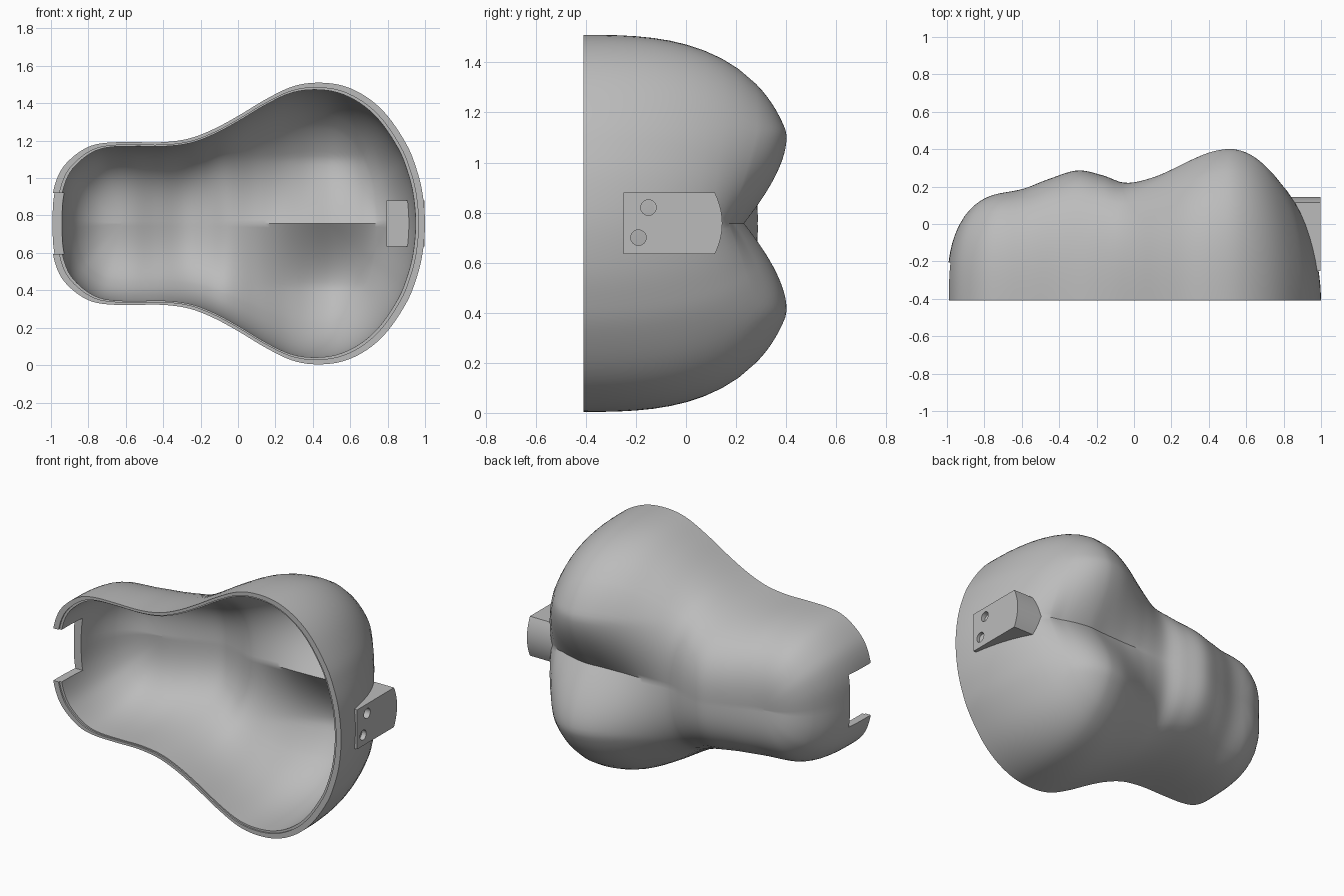
import bpy, bmesh, math
from mathutils import Vector

cube = bpy.data.objects.get("Cube")
if cube:
    bpy.data.objects.remove(cube, do_unlink=True)

MID = 0.757      # height of the symmetry plane
RIM = -0.41      # y of the open rim
BASE = -0.4      # y of the step inside the rim
INNER = 0.95     # inner surface as a fraction of the outer one
LIP = 0.965      # inner edge of the rim band

grey = bpy.data.materials.new("plain_grey")
grey.use_nodes = True
grey.diffuse_color = (0.5, 0.5, 0.5, 1)
grey.node_tree.nodes["Principled BSDF"].inputs["Base Color"].default_value = (0.5, 0.5, 0.5, 1)


def make_object(name, bm):
    mesh = bpy.data.meshes.new(name)
    bm.to_mesh(mesh)
    bm.free()
    mesh.materials.append(grey)
    obj = bpy.data.objects.new(name, mesh)
    bpy.context.collection.objects.link(obj)
    return obj


def prism(name, profile, x0, x1):
    """Solid with a y-z profile, running from x0 to x1."""
    bm = bmesh.new()
    ends = [[bm.verts.new((x, y, z)) for y, z in profile] for x in (x0, x1)]
    for end in ends:
        bm.faces.new(end)
    n = len(profile)
    for i in range(n):
        j = (i + 1) % n
        bm.faces.new((ends[0][i], ends[0][j], ends[1][j], ends[1][i]))
    bmesh.ops.recalc_face_normals(bm, faces=bm.faces)
    return make_object(name, bm)


def rectangle(y0, y1, half_height):
    return [(y0, MID - half_height), (y1, MID - half_height),
            (y1, MID + half_height), (y0, MID + half_height)]


def cut(obj, cutter):
    cutter.hide_render = True
    mod = obj.modifiers.new("cut", 'BOOLEAN')
    mod.operation, mod.solver, mod.object = 'DIFFERENCE', 'EXACT', cutter


def finish(obj):
    bpy.ops.object.select_all(action='DESELECT')
    obj.select_set(True)
    bpy.context.view_layer.objects.active = obj
    bpy.ops.object.convert(target='MESH')
    bpy.ops.object.shade_smooth_by_angle(angle=math.radians(35))


def curve_value(knots, x):
    """Smooth curve through (x, value) knots."""
    n = len(knots)
    i = 0
    while i < n - 2 and x > knots[i + 1][0]:
        i += 1

    def slope(k):
        a, b = knots[max(k - 1, 0)], knots[min(k + 1, n - 1)]
        return (b[1] - a[1]) / (b[0] - a[0])
    (x0, v0), (x1, v1) = knots[i], knots[i + 1]
    d = x1 - x0
    t = min(max((x - x0) / d, 0), 1)
    return ((2*t**3 - 3*t*t + 1) * v0 + (t**3 - 2*t*t + t) * d * slope(i)
            + (3*t*t - 2*t**3) * v1 + (t**3 - t*t) * d * slope(i + 1))


# Rim outline: upper half from +x to -x, mirrored below
half = [(1, 0), (.985, .17), (.95, .305), (.9, .425), (.8, .575), (.69, .675),
        (.56, .737), (.42, .753), (.29, .732), (.15, .665), (0, .575),
        (-.13, .505), (-.26, .455), (-.4, .435), (-.56, .435), (-.7, .432),
        (-.8, .41), (-.89, .35), (-.955, .27), (-.992, .15), (-1, 0)]
loop = [Vector(p) for p in half] + [Vector((x, -z)) for x, z in half[-2:0:-1]]
outline = []
STEPS = 5
for i in range(len(loop)):
    a, b, c, d = (loop[(i + k) % len(loop)] for k in (-1, 0, 1, 2))
    for s in range(STEPS):
        t = s / STEPS
        outline.append(0.5 * (2*b + (c - a)*t + (2*a - 5*b + 4*c - d)*t*t
                              + (3*b - a - 3*c + d)*t**3))

# Crest height along x, and depth of the central crease
crest = [(-1, .15), (-.8, .18), (-.6, .2), (-.45, .25), (-.3, .29), (-.17, .265),
         (-.05, .235), (.1, .285), (.3, .385), (.42, .435), (.54, .453), (1, .453)]
crease = [(-1, .02), (-.75, .025), (-.5, .01), (-.15, .005), (0, .03), (.15, .09),
          (.3, .165), (.45, .215), (.7, .2), (.85, .09), (1, 0)]


def shell_column(p):
    """Points of one strip: inner spine, inner rim, outer rim, outer spine."""
    spine = Vector((min(max(p.x, -.65), .5), 0))
    t = max((p.x - .5) / .5, 0) ** 2
    power = 2.6 - .6 * t
    root = .36 + .22 * t
    radii = [(1 - (.08 * k) ** (1 / root)) ** (1 / power) for k in range(11)]
    radii += [radii[-1] * (1 - k / 22) for k in range(1, 23)]
    outer = []
    for r in radii:
        q = spine + (p - spine) * r
        rise = max(0, 1 - r ** power) ** root
        dip = curve_value(crease, q.x) * max(0, 1 - abs(q.y) / .37) ** 1.3 * rise
        y = BASE + (curve_value(crest, q.x) - BASE) * rise - dip
        outer.append(Vector((q.x, y, MID + q.y)))
    centre = Vector((0, BASE, MID))
    inner = [centre + (v - centre) * INNER for v in reversed(outer)]
    rim = [(p.x * LIP, BASE, MID + p.y * LIP), (p.x * LIP, RIM, MID + p.y * LIP),
           (p.x, RIM, MID + p.y)]
    return inner + rim + outer


# Hollow shell with a stepped rim, notched at the narrow end
bm = bmesh.new()
grid = [[bm.verts.new(v) for v in shell_column(p)] for p in outline]
for i, col in enumerate(grid):
    nxt = grid[(i + 1) % len(grid)]
    for k in range(len(col) - 1):
        bm.faces.new((col[k], nxt[k], nxt[k + 1], col[k + 1]))
bmesh.ops.remove_doubles(bm, verts=bm.verts, dist=1e-5)
bm.normal_update()
if max(bm.faces, key=lambda f: f.calc_center_median().z).normal.z < 0:
    bmesh.ops.reverse_faces(bm, faces=bm.faces)
shell = make_object("shell", bm)
notch = prism("notch_cutter", rectangle(-.6, -.205, .163), -1.2, -.8)
cut(shell, notch)

# Mounting block with a bowed end, shallower where it enters the shell
profile = [(-.25, MID + .123), (-.25, MID - .123)]
profile += [(.145 - .03 * (k / 6) ** 2, MID + .123 * k / 6) for k in range(-6, 7)]
block = prism("mounting_block", profile, .795, .998)
recess = prism("recess_cutter", rectangle(-.4, -.14, .2), .7, .943)
cut(block, recess)

# Two screw holes in the block
cutters = [notch, recess]
for y, z in ((-.15, .82), (-.19, .7)):
    circle = [(y + .031 * math.cos(a), z + .031 * math.sin(a))
              for a in (math.tau * k / 24 for k in range(24))]
    hole = prism("hole_cutter", circle, .96, 1.1)
    cut(block, hole)
    cutters.append(hole)

for part in (shell, block):
    finish(part)
for cutter in cutters:
    bpy.data.objects.remove(cutter, do_unlink=True)
